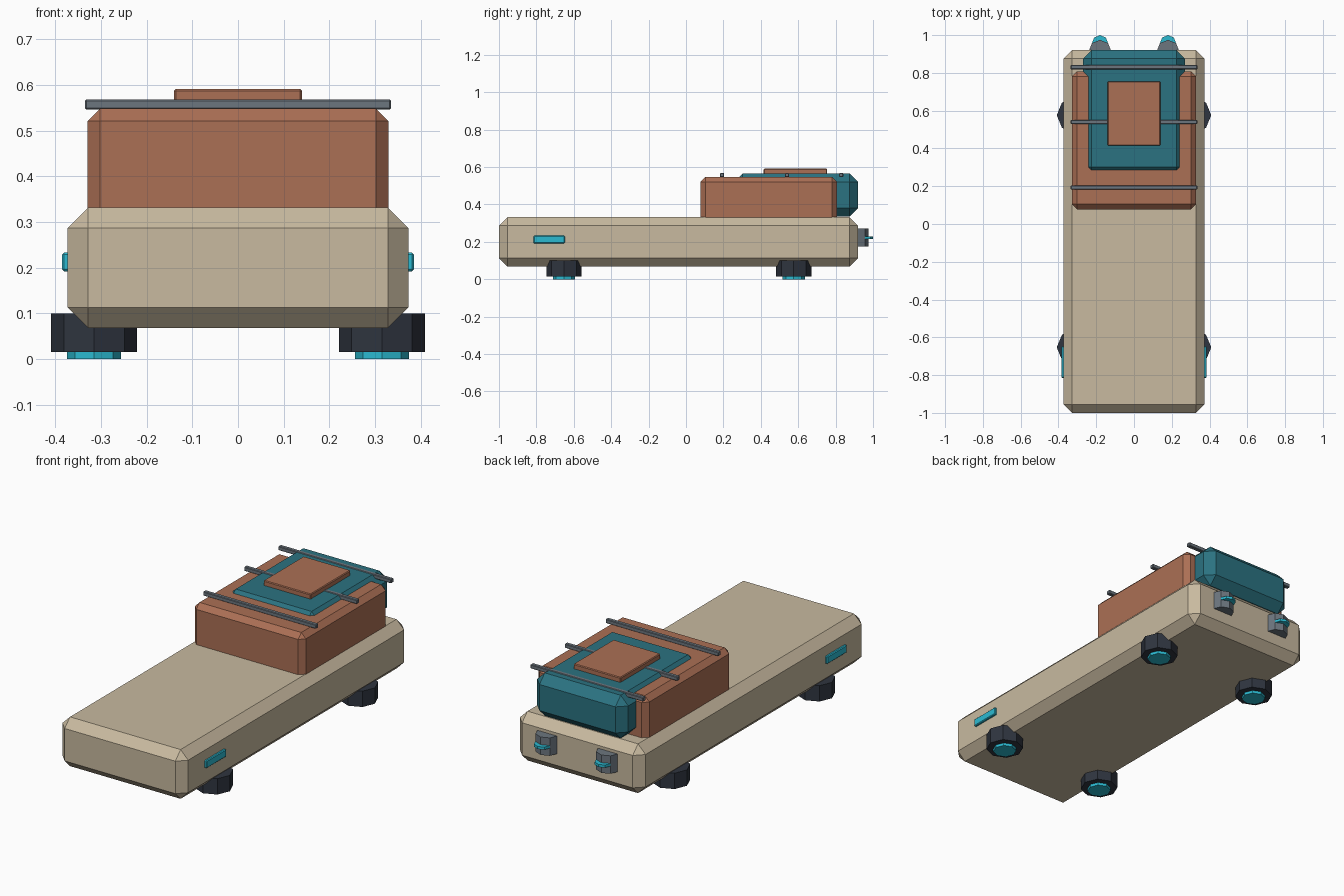
import bpy
import bmesh
from math import pi
from mathutils import Matrix, Vector

if "Cube" in bpy.data.objects:
    bpy.data.objects.remove(bpy.data.objects["Cube"])


def material(name, rgb):
    mat = bpy.data.materials.new(name)
    mat.use_nodes = True
    mat.diffuse_color = (*rgb, 1)
    mat.node_tree.nodes["Principled BSDF"].inputs["Base Color"].default_value = (*rgb, 1)
    return mat


sand = material("sand", (0.58, 0.49, 0.35))
rust = material("terracotta", (0.41, 0.16, 0.09))
teal = material("teal", (0.024, 0.17, 0.22))
steel = material("steel grey", (0.15, 0.18, 0.21))
charcoal = material("charcoal", (0.028, 0.035, 0.05))
cyan = material("glow cyan", (0.024, 0.49, 0.64))


def finish(bm, name, mat, bevel):
    if bevel:
        # Chamfer every edge with one flat cut
        bmesh.ops.bevel(bm, geom=bm.edges[:], offset=bevel, segments=1,
                        affect='EDGES', clamp_overlap=True)
    bmesh.ops.recalc_face_normals(bm, faces=bm.faces[:])
    mesh = bpy.data.meshes.new(name)
    bm.to_mesh(mesh)
    bm.free()
    mesh.materials.append(mat)
    obj = bpy.data.objects.new(name, mesh)
    bpy.context.collection.objects.link(obj)
    return obj


def box(name, mat, low, high, bevel=0.0):
    low, high = Vector(low), Vector(high)
    bm = bmesh.new()
    place = Matrix.Translation((low + high) / 2) @ Matrix.Diagonal((*(high - low), 1))
    bmesh.ops.create_cube(bm, size=1, matrix=place)
    return finish(bm, name, mat, bevel)


def drum(name, mat, x, y, bottom, top, radius, turn=0.0, bevel=0.0):
    # Upright eight-sided drum
    bm = bmesh.new()
    place = Matrix.Translation((x, y, (bottom + top) / 2)) @ Matrix.Rotation(turn, 4, 'Z')
    bmesh.ops.create_cone(bm, cap_ends=True, segments=8, radius1=radius, radius2=radius,
                          depth=top - bottom, matrix=place)
    return finish(bm, name, mat, bevel)


# Hull, cabin and the block set into its roof and rear
box("hull", sand, (-0.373, -1, 0.068), (0.373, 0.92, 0.332), 0.045)
box("cabin", rust, (-0.329, 0.078, 0.28), (0.329, 0.808, 0.548), 0.027)
box("rear_module", teal, (-0.27, 0.257, 0.335), (0.27, 0.92, 0.565), 0.045)
box("roof_hatch", rust, (-0.14, 0.415, 0.55), (0.14, 0.755, 0.591), 0.004)

# Roof rails
for label, y in (("front", 0.193), ("middle", 0.54), ("rear", 0.83)):
    box(label + "_roof_rail", steel, (-0.335, y - 0.011, 0.546), (0.335, y + 0.011, 0.568), 0.003)

for side, s in (("left", 1), ("right", -1)):
    # Lift pods under the hull
    for end, y in (("front", -0.653), ("rear", 0.576)):
        drum(f"{end}_{side}_lift_pod", charcoal, s * 0.315, y, 0.015, 0.1, 0.094)
        drum(f"{end}_{side}_lift_glow", cyan, s * 0.315, y, 0, 0.03, 0.059)
    # Side lamp
    x = sorted((s * 0.36, s * 0.385))
    box(side + "_side_lamp", cyan, (x[0], -0.815, 0.192), (x[1], -0.648, 0.233), 0.004)
    # Rear thruster with its thin glowing fin
    drum(side + "_thruster", steel, s * 0.18, 0.915, 0.175, 0.271, 0.06)
    drum(side + "_thruster_glow", cyan, s * 0.18, 0.957, 0.216, 0.23, 0.043)
